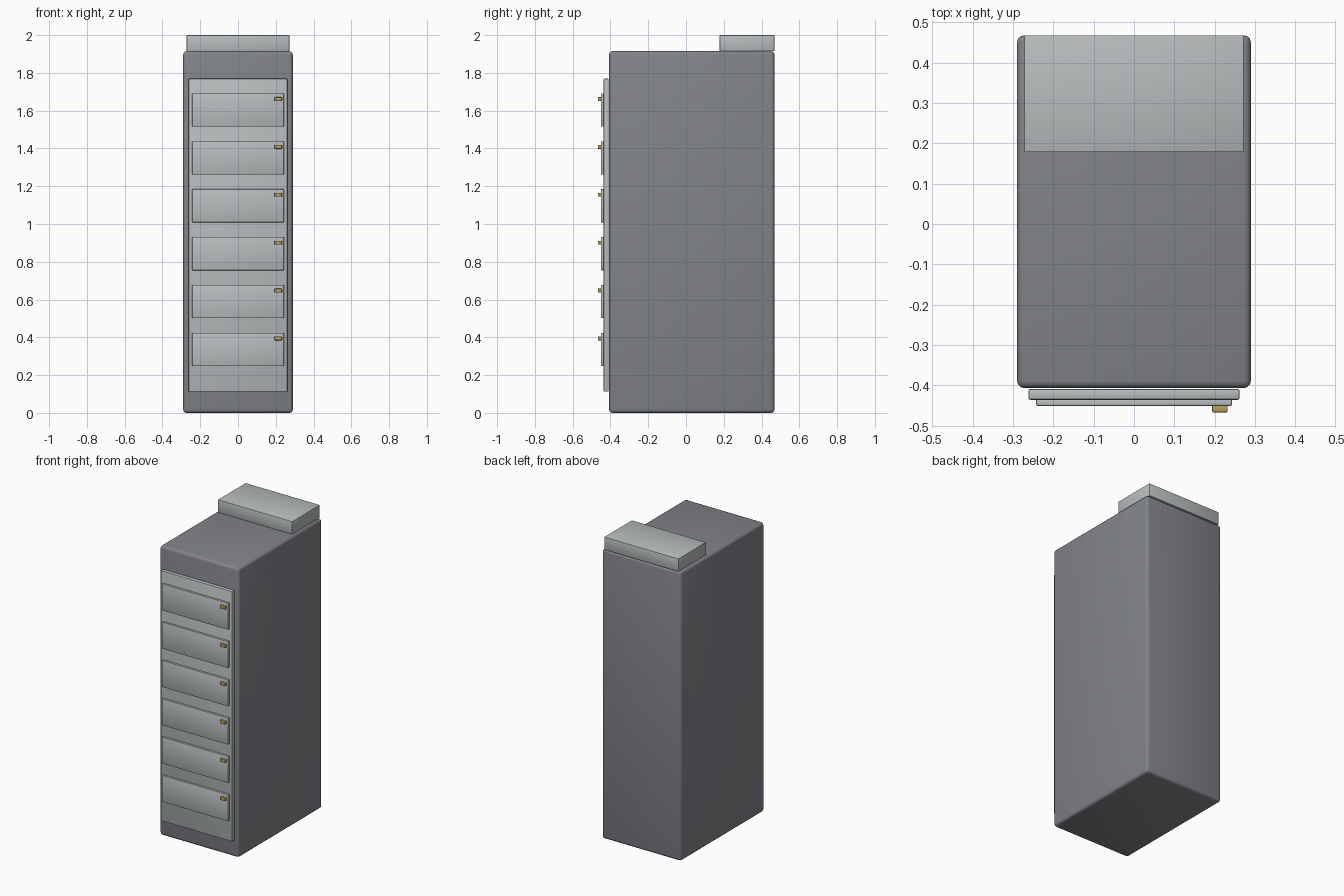
import bpy
import bmesh
import math

cube = bpy.data.objects.get("Cube")
if cube:
    bpy.data.objects.remove(cube, do_unlink=True)


def material(name, rgb):
    mat = bpy.data.materials.new(name)
    mat.use_nodes = True
    colour = (*rgb, 1.0)
    mat.diffuse_color = colour
    mat.node_tree.nodes["Principled BSDF"].inputs["Base Color"].default_value = colour
    return mat


def box(name, low, high, mat, bevel, segments=2):
    """Bevelled box spanning two opposite corners."""
    mesh = bpy.data.meshes.new(name)
    bm = bmesh.new()
    bmesh.ops.create_cube(bm, size=1)
    for v in bm.verts:
        v.co = [(a + b) / 2 + c * (b - a) for a, b, c in zip(low, high, v.co)]
    bmesh.ops.bevel(bm, geom=bm.edges[:], offset=bevel, segments=segments,
                    profile=0.5, affect='EDGES')
    bm.to_mesh(mesh)
    bm.free()
    mesh.materials.append(mat)
    obj = bpy.data.objects.new(name, mesh)
    bpy.context.collection.objects.link(obj)
    bpy.ops.object.select_all(action='DESELECT')
    obj.select_set(True)
    bpy.context.view_layer.objects.active = obj
    bpy.ops.object.shade_smooth_by_angle(angle=math.radians(35))
    return obj


dark_grey = material("dark grey metal", (0.22, 0.23, 0.25))
light_grey = material("light grey metal", (0.48, 0.51, 0.51))
brass = material("brass", (0.48, 0.35, 0.12))

# Cabinet body, top box at the rear and front panel
box("cabinet_body", (-0.29, -0.407, 0), (0.29, 0.468, 1.915), dark_grey, 0.018, 3)
box("top_box", (-0.272, 0.178, 1.915), (0.272, 0.468, 2), light_grey, 0.003)
box("front_panel", (-0.262, -0.436, 0.112), (0.262, -0.409, 1.769), light_grey, 0.005)

# Six drawer fronts, each with a small latch at its upper left
for i in range(6):
    z = 0.248 + 0.2535 * i
    box(f"drawer_front_{i + 1}", (-0.243, -0.451, z), (0.243, -0.435, z + 0.176),
        light_grey, 0.003)
    box(f"drawer_latch_{i + 1}", (0.194, -0.467, z + 0.136), (0.232, -0.45, z + 0.156),
        brass, 0.002)
